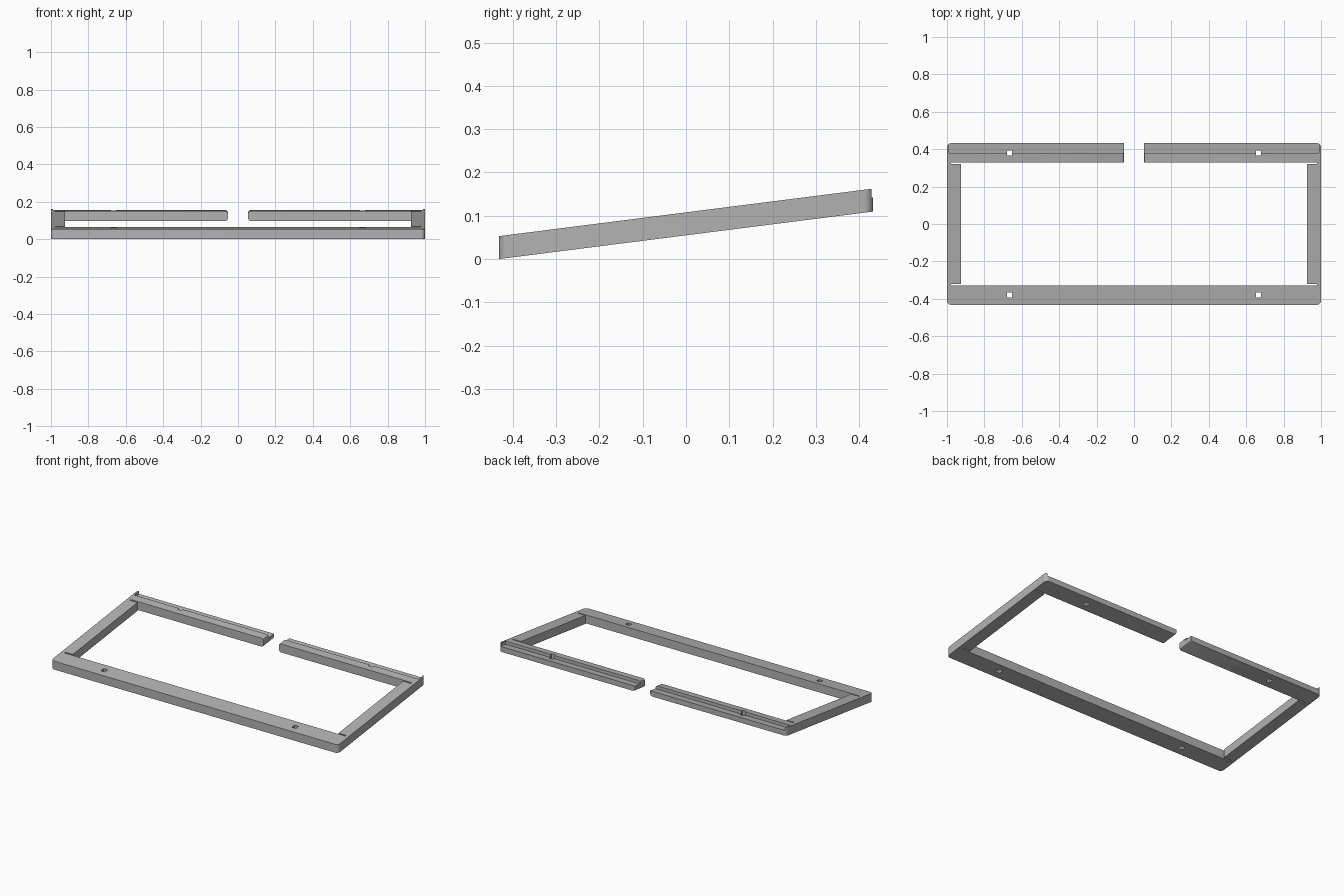
import bpy
import bmesh
from math import cos, sin, pi

cube = bpy.data.objects.get("Cube")
if cube:
    bpy.data.objects.remove(cube)

HX, HY = 1.0, 0.432        # half width and half depth
THICK, SLOPE = 0.053, 0.127
IX, IY = 0.925, 0.33       # half size of the opening
RADIUS = 0.022

grey = bpy.data.materials.new("grey plastic")
grey.use_nodes = True
colour = (0.45, 0.45, 0.45, 1)
grey.diffuse_color = colour
grey.node_tree.nodes["Principled BSDF"].inputs["Base Color"].default_value = colour


def sheared_prism(name, outline, low, high, axis="z"):
    """Extrude an outline along z (or y), then lean it up towards the back."""
    bm = bmesh.new()
    if axis == "z":
        base = [bm.verts.new((x, y, low)) for x, y in outline]
        offset = (0, 0, high - low)
    else:
        base = [bm.verts.new((x, low, z)) for x, z in outline]
        offset = (0, high - low, 0)
    face = bm.faces.new(base)
    new = bmesh.ops.extrude_face_region(bm, geom=[face])["geom"]
    bmesh.ops.translate(bm, vec=offset, verts=[g for g in new if isinstance(g, bmesh.types.BMVert)])
    bmesh.ops.recalc_face_normals(bm, faces=bm.faces)
    for v in bm.verts:
        v.co.z += SLOPE * (v.co.y + HY)
    mesh = bpy.data.meshes.new(name)
    bm.to_mesh(mesh)
    bm.free()
    mesh.materials.append(grey)
    obj = bpy.data.objects.new(name, mesh)
    bpy.context.collection.objects.link(obj)
    return obj


def rectangle(x0, x1, y0, y1):
    return [(x0, y0), (x1, y0), (x1, y1), (x0, y1)]


def mirrored(quarter):
    """Repeat a first-quadrant point run around all four quadrants."""
    left = [(-x, y) for x, y in reversed(quarter)]
    half = quarter + left
    return half + [(-x, -y) for x, y in half]


# Leaning slab with rounded corners
corner = [(HX - RADIUS + RADIUS * cos(a * pi / 16), HY - RADIUS + RADIUS * sin(a * pi / 16))
          for a in range(9)]
frame = sheared_prism("tilted_frame", mirrored(corner), 0, THICK)

# Opening with a thin relief slit at every corner
opening = mirrored([(IX, IY - 0.009), (0.978, IY - 0.009), (0.978, IY)])
cutters = [sheared_prism("opening_cutter", opening, -0.1, 0.2)]

# Lowered ledge along the back, leaving thin corner tips
cutters.append(sheared_prism("ledge_cutter", rectangle(-0.99, 0.99, 0.38, 0.5), 0.033, 0.2))

# Gap in the back rail, with softened rail ends
end = [(0.066, -0.02), (0.066, 0), (0.057, 0.005), (0.053, 0.015),
       (0.053, 0.038), (0.057, 0.048), (0.066, THICK), (0.066, 0.08)]
gap = end + [(-x, z) for x, z in reversed(end)]
cutters.append(sheared_prism("gap_cutter", gap, 0.25, 0.5, axis="y"))

# Four square screw holes
for sx in (-1, 1):
    for sy in (-1, 1):
        x, y, r = 0.665 * sx, 0.38 * sy, 0.014
        cutters.append(sheared_prism("hole_cutter", rectangle(x - r, x + r, y - r, y + r), -0.1, 0.2))

for cutter in cutters:
    cutter.hide_render = True
    mod = frame.modifiers.new(cutter.name, "BOOLEAN")
    mod.operation = "DIFFERENCE"
    mod.solver = "EXACT"
    mod.object = cutter

# Bake the cuts and drop the cutters
bpy.context.view_layer.update()
baked = bpy.data.meshes.new_from_object(frame.evaluated_get(bpy.context.evaluated_depsgraph_get()))
frame.modifiers.clear()
frame.data = baked
for cutter in cutters:
    bpy.data.objects.remove(cutter)

bpy.ops.object.select_all(action="DESELECT")
frame.select_set(True)
bpy.context.view_layer.objects.active = frame
bpy.ops.object.shade_smooth_by_angle(angle=pi / 6)
